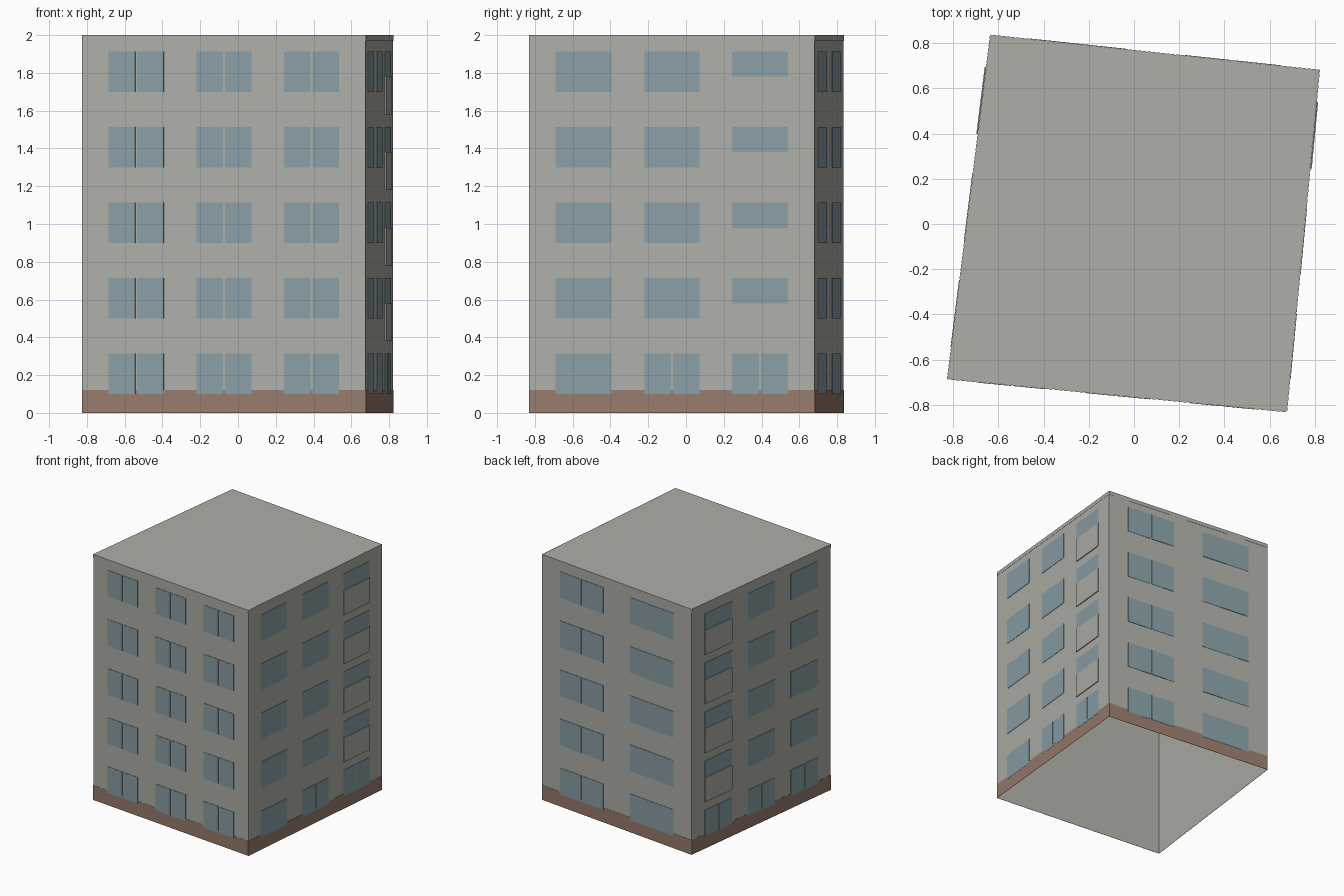
import bpy, bmesh
from mathutils import Matrix, Vector

cube = bpy.data.objects.get("Cube")
if cube:
    bpy.data.objects.remove(cube, do_unlink=True)


def material(name, colour):
    m = bpy.data.materials.new(name)
    m.use_nodes = True
    m.diffuse_color = (*colour, 1)
    m.node_tree.nodes["Principled BSDF"].inputs["Base Color"].default_value = (*colour, 1)
    return m


plaster = material("grey plaster", (0.43, 0.43, 0.39))
glass = material("blue grey glass", (0.25, 0.35, 0.38))
brick = material("brown plinth", (0.31, 0.20, 0.15))

HEIGHT = 2.0
CORNERS = [Vector(c) for c in ((-0.825, -0.685), (0.675, -0.83), (0.82, 0.68), (-0.635, 0.835))]
FLOORS = [0.1 + 0.4 * i for i in range(5)]
WINDOW_H = 0.214
SILL = 0.08      # height of window hidden by a balcony panel
GAP = 0.006      # mullion width as a share of the wall


def finish(bm, name, mat):
    mesh = bpy.data.meshes.new(name)
    bm.to_mesh(mesh)
    bm.free()
    mesh.materials.append(mat)
    obj = bpy.data.objects.new(name, mesh)
    bpy.context.collection.objects.link(obj)


def plate(bm, side, u0, u1, z0, z1, depth):
    """Thin plate on one wall; u runs 0 to 1 along the wall."""
    a, b = CORNERS[side], CORNERS[(side + 1) % 4]
    along = (b - a).normalized()
    out = Vector((along.y, -along.x))
    mid = a.lerp(b, (u0 + u1) / 2) + out * (depth / 2 + 0.0005)
    turn = Matrix((along, out)).transposed().to_3x3()
    turn[2][2] = 1
    size = Matrix.Diagonal(((u1 - u0) * (b - a).length, depth, z1 - z0, 1))
    place = Matrix.Translation((mid.x, mid.y, (z0 + z1) / 2))
    bmesh.ops.create_cube(bm, size=1, matrix=place @ turn.to_4x4() @ size)


# Walls and roof, open underneath
bm = bmesh.new()
low = [bm.verts.new((c.x, c.y, 0)) for c in CORNERS]
top = [bm.verts.new((c.x, c.y, HEIGHT)) for c in CORNERS]
for i in range(4):
    j = (i + 1) % 4
    bm.faces.new((low[i], low[j], top[j], top[i]))
bm.faces.new(top)
finish(bm, "walls_and_roof", plaster)

# Plinth and roof edge bands
for name, z0, z1, mat in (("plinth", 0, 0.12, brick), ("roof_edge", 1.97, HEIGHT, plaster)):
    bm = bmesh.new()
    for side in range(4):
        plate(bm, side, 0, 1, z0, z1, 0.0015)
    finish(bm, name, mat)

# Windows: columns along each wall, and which ones are split in two
THREE = [(0.093, 0.288), (0.404, 0.597), (0.712, 0.907)]
TWO = [(0.12, 0.41), (0.59, 0.88)]
SIDES = [
    ("front", THREE, lambda col, floor: True),
    ("left", THREE, lambda col, floor: floor == 0 and col > 0),
    ("back", TWO, lambda col, floor: col == 0),
    ("right", THREE, lambda col, floor: floor == 0),
]
BALCONY_COLUMN = {1: 2, 3: 0}

for side, (name, columns, is_split) in enumerate(SIDES):
    panes, balconies = bmesh.new(), bmesh.new()
    for floor, z in enumerate(FLOORS):
        for col, (u0, u1) in enumerate(columns):
            mid = (u0 + u1) / 2
            spans = [(u0, u1)]
            if is_split(col, floor):
                spans = [(u0, mid - GAP / 2), (mid + GAP / 2, u1)]
            for s, e in spans:
                plate(panes, side, s, e, z, z + WINDOW_H, 0.003)
            # Balcony front on the upper floors
            if floor and BALCONY_COLUMN.get(side) == col:
                plate(balconies, side, u0, u1, z - 0.12, z + SILL, 0.007)
    finish(panes, name + "_windows", glass)
    if side in BALCONY_COLUMN:
        finish(balconies, name + "_balcony_fronts", plaster)
    else:
        balconies.free()
